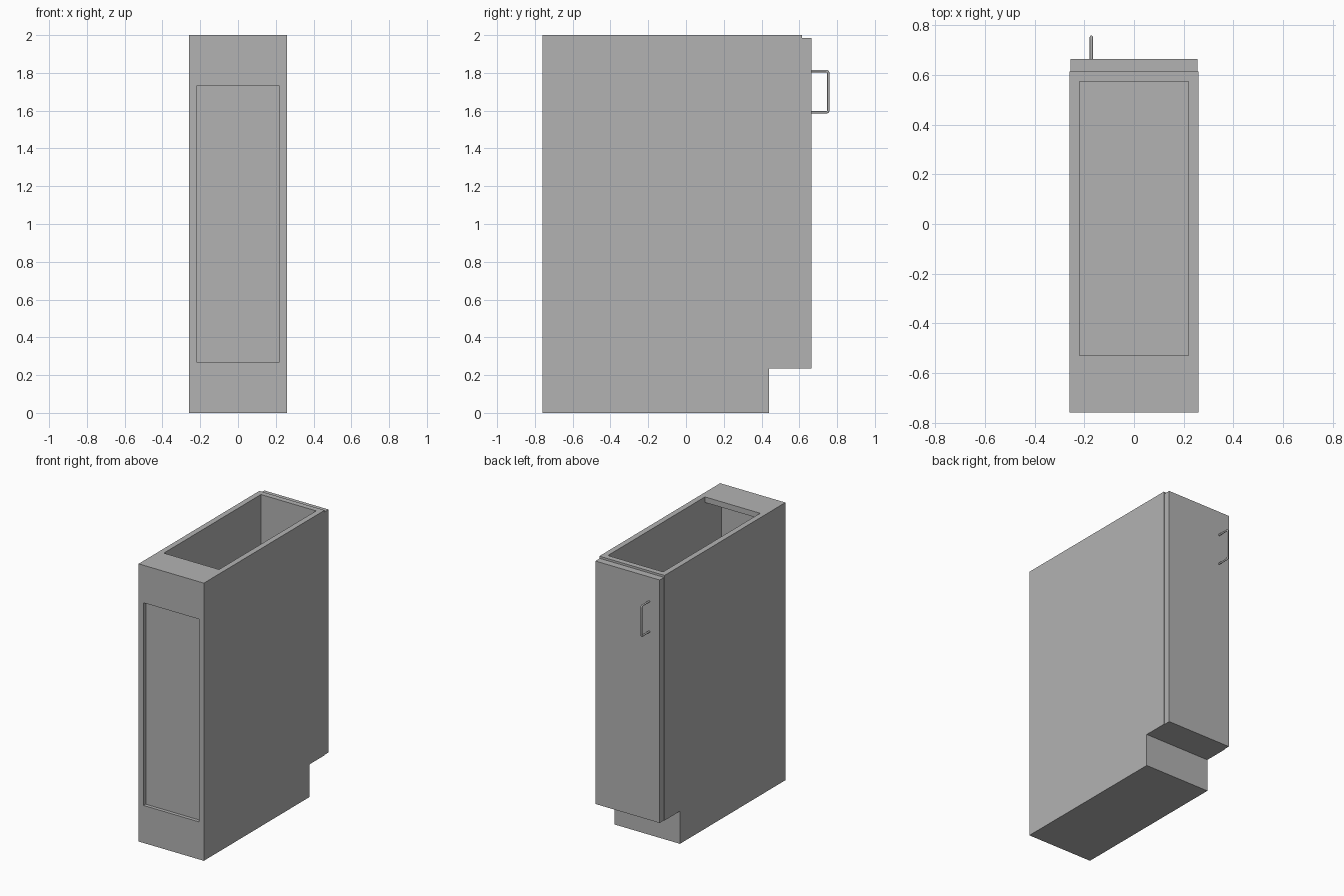
import bpy, bmesh
from mathutils import Vector

cube = bpy.data.objects.get("Cube")
if cube:
    bpy.data.objects.remove(cube, do_unlink=True)


def make_material(name, colour):
    mat = bpy.data.materials.new(name)
    mat.use_nodes = True
    mat.diffuse_color = colour
    mat.node_tree.nodes["Principled BSDF"].inputs["Base Color"].default_value = colour
    return mat


grey = make_material("plain_grey", (0.45, 0.45, 0.45, 1))


def finish(name, bm):
    bmesh.ops.recalc_face_normals(bm, faces=bm.faces)
    mesh = bpy.data.meshes.new(name)
    bm.to_mesh(mesh)
    bm.free()
    mesh.materials.append(grey)
    obj = bpy.data.objects.new(name, mesh)
    bpy.context.collection.objects.link(obj)
    return obj


def prism(name, profile, half_width):
    """Extrude a (y, z) profile across x, centred on x = 0."""
    bm = bmesh.new()
    face = bm.faces.new([bm.verts.new((-half_width, y, z)) for y, z in profile])
    grown = bmesh.ops.extrude_face_region(bm, geom=[face])["geom"]
    verts = [v for v in grown if isinstance(v, bmesh.types.BMVert)]
    bmesh.ops.translate(bm, verts=verts, vec=(2 * half_width, 0, 0))
    return finish(name, bm)


def box(name, half_width, y0, y1, z0, z1):
    return prism(name, [(y0, z0), (y1, z0), (y1, z1), (y0, z1)], half_width)


# Cabinet body with the toe notch
FRONT, BACK, TOE, STEP = -0.76, 0.615, 0.44, 0.235
WALL = 0.04
INNER = 0.26 - WALL
body = prism("cabinet_body", [(FRONT, 0), (TOE, 0), (TOE, STEP),
                              (BACK, STEP), (BACK, 2), (FRONT, 2)], 0.26)

# Hollow interior, top opening behind the rail, and recessed front panel
cutters = [
    box("interior_cutter", INNER, FRONT + WALL, BACK - WALL, STEP + WALL, 2 - WALL),
    box("opening_cutter", INNER, -0.53, BACK - WALL, 1.9, 2.1),
    box("panel_cutter", INNER, FRONT - 0.1, FRONT + 0.025, 0.27, 1.73),
]
bpy.context.view_layer.objects.active = body
for cutter in cutters:
    cutter.hide_render = True
    mod = body.modifiers.new(cutter.name, "BOOLEAN")
    mod.operation = "DIFFERENCE"
    mod.solver = "EXACT"
    mod.object = cutter
    bpy.ops.object.modifier_apply(modifier=mod.name)
    bpy.data.objects.remove(cutter, do_unlink=True)

# Door slab, slightly smaller than the body
box("door", 0.256, BACK, 0.665, STEP, 1.985)

# Wire pull handle with rounded corners
curve = bpy.data.curves.new("door_handle", "CURVE")
curve.dimensions = "3D"
curve.bevel_depth = 0.0065
curve.bevel_resolution = 3
curve.use_fill_caps = True
low, high, out, r = 1.591, 1.809, 0.7535, 0.012
path = [Vector((-0.172, 0.66, low))]
for z, side in ((low, 1), (high, -1)):
    start = Vector((-0.172, out - r, z))
    corner = Vector((-0.172, out, z))
    end = Vector((-0.172, out, z + side * r))
    arc = [start.lerp(corner, t).lerp(corner.lerp(end, t), t)
           for t in (0, 0.25, 0.5, 0.75, 1)]
    path += arc if side > 0 else arc[::-1]
path.append(Vector((-0.172, 0.66, high)))
spline = curve.splines.new("POLY")
spline.points.add(len(path) - 1)
for point, co in zip(spline.points, path):
    point.co = (*co, 1)
curve.materials.append(grey)
handle = bpy.data.objects.new("door_handle", curve)
bpy.context.collection.objects.link(handle)
